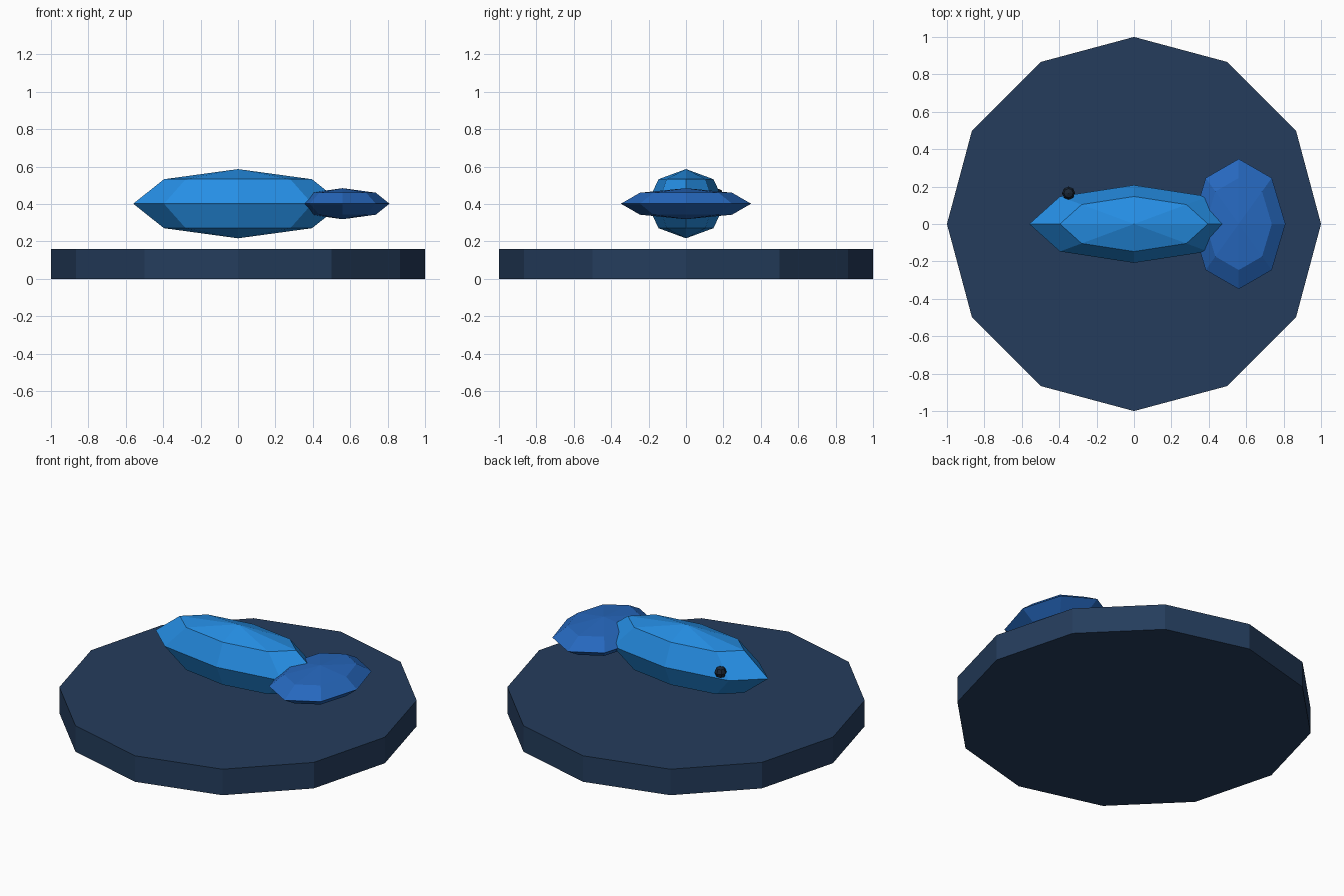
import bpy

if "Cube" in bpy.data.objects:
    bpy.data.objects.remove(bpy.data.objects["Cube"])


def material(name, rgb):
    m = bpy.data.materials.new(name)
    m.diffuse_color = (*rgb, 1.0)
    m.use_nodes = True
    m.node_tree.nodes["Principled BSDF"].inputs["Base Color"].default_value = m.diffuse_color
    return m


def ellipsoid(name, centre, radii, mat, segments=8, rings=4):
    """Flat-faced low-poly sphere stretched to the given radii."""
    bpy.ops.mesh.primitive_uv_sphere_add(segments=segments, ring_count=rings,
                                         radius=1, location=centre)
    ob = bpy.context.object
    ob.name = name
    ob.scale = radii
    ob.data.materials.append(mat)
    return ob


navy = material("navy", (0.0178, 0.046, 0.108))
bright_blue = material("bright blue", (0.0185, 0.27, 0.775))
deep_blue = material("deep blue", (0.0194, 0.138, 0.515))
near_black = material("near black", (0.010, 0.019, 0.035))

# Twelve-sided base plate
bpy.ops.mesh.primitive_cylinder_add(vertices=12, radius=1, depth=0.16,
                                    location=(0, 0, 0.08))
base = bpy.context.object
base.name = "base"
base.data.materials.append(navy)

# Fish body, flat tail and the single eye on the back side
ellipsoid("body", (0, 0, 0.402), (0.56, 0.208, 0.185), bright_blue)
ellipsoid("tail", (0.56, 0, 0.402), (0.25, 0.348, 0.083), deep_blue)
ellipsoid("eye", (-0.35, 0.165, 0.45), (0.035, 0.035, 0.035), near_black)
